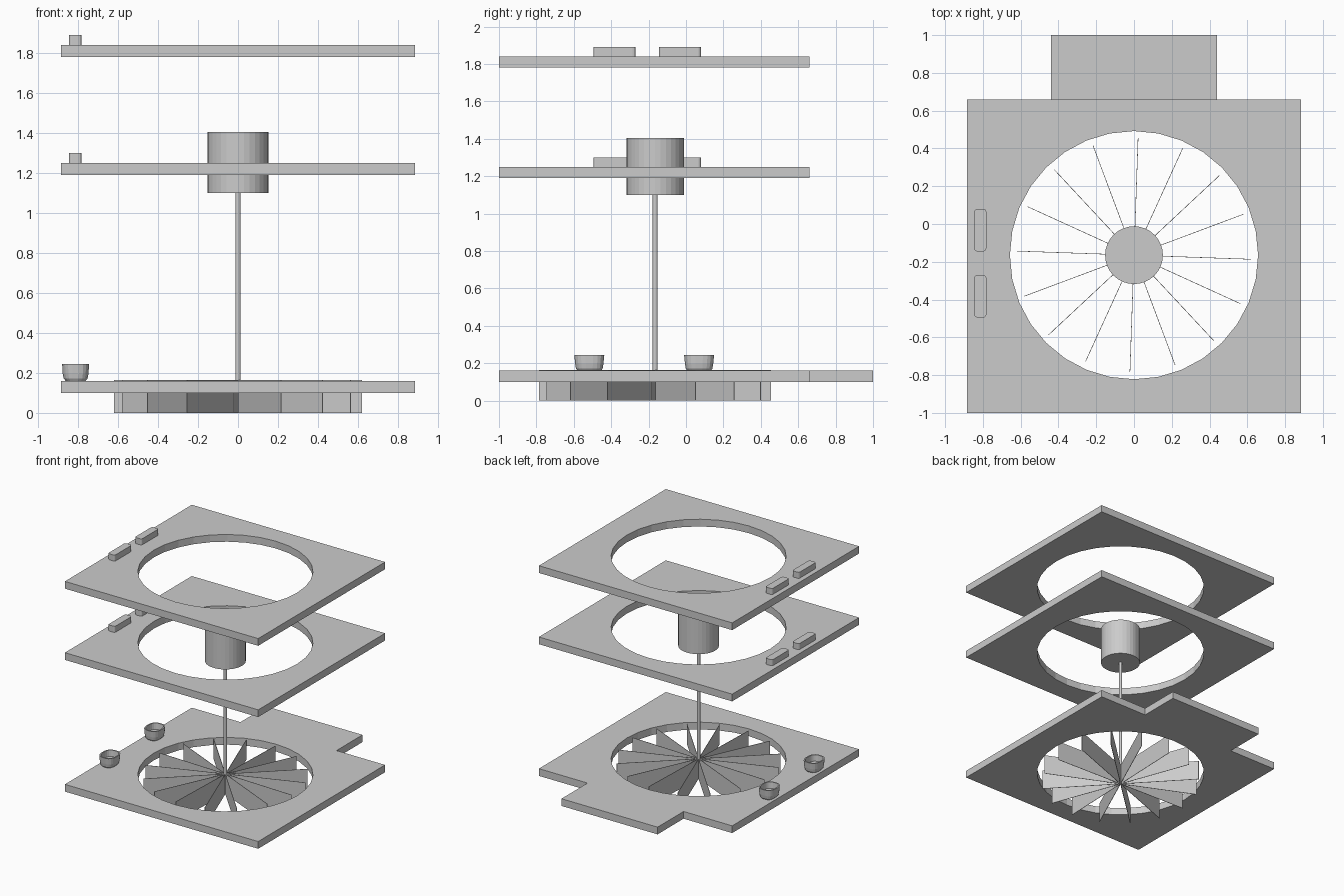
import bpy, bmesh, math
from mathutils import Matrix, Vector

if "Cube" in bpy.data.objects:
    bpy.data.objects.remove(bpy.data.objects["Cube"])

CY = -0.165          # y of the fan axis
W, FRONT, BACK = 0.885, -1.0, 0.66


def link_bm(name, bm):
    bmesh.ops.recalc_face_normals(bm, faces=bm.faces)
    me = bpy.data.meshes.new(name)
    bm.to_mesh(me)
    bm.free()
    ob = bpy.data.objects.new(name, me)
    bpy.context.collection.objects.link(ob)
    return ob


def plate(name, outline, z0, z1, r=0.657, n=32):
    """Flat plate with a round hole, from a filled and extruded 2D curve."""
    cu = bpy.data.curves.new(name + "_profile", 'CURVE')
    cu.dimensions = '2D'
    cu.fill_mode = 'BOTH'
    cu.extrude = (z1 - z0) / 2
    hole = [(r * math.cos(2 * math.pi * i / n), CY + r * math.sin(2 * math.pi * i / n)) for i in range(n)]
    for pts in (outline, hole):
        sp = cu.splines.new('POLY')
        sp.points.add(len(pts) - 1)
        for p, (x, y) in zip(sp.points, pts):
            p.co = (x, y, 0, 1)
        sp.use_cyclic_u = True
    tmp = bpy.data.objects.new(name + "_curve", cu)
    bpy.context.collection.objects.link(tmp)
    bpy.context.view_layer.update()
    me = bpy.data.meshes.new_from_object(tmp.evaluated_get(bpy.context.evaluated_depsgraph_get()))
    bpy.data.objects.remove(tmp)
    bm = bmesh.new()
    bm.from_mesh(me)
    bmesh.ops.remove_doubles(bm, verts=bm.verts, dist=1e-5)
    bmesh.ops.translate(bm, verts=bm.verts, vec=(0, 0, (z0 + z1) / 2))
    for f in bm.faces:
        f.smooth = False
    return link_bm(name, bm)


def cylinder(name, r, z0, z1, n):
    bm = bmesh.new()
    bmesh.ops.create_cone(bm, cap_ends=True, segments=n, radius1=r, radius2=r, depth=z1 - z0,
                          matrix=Matrix.Translation((0, CY, (z0 + z1) / 2)))
    return link_bm(name, bm)


def rounded_block(name, x0, x1, y0, y1, z0, z1):
    bm = bmesh.new()
    bmesh.ops.create_cube(bm, size=1)
    for v in bm.verts:
        v.co = Vector(((x0 + x1) / 2 + v.co.x * (x1 - x0), (y0 + y1) / 2 + v.co.y * (y1 - y0),
                       (z0 + z1) / 2 + v.co.z * (z1 - z0)))
    up = [e for e in bm.edges if abs(e.verts[0].co.z - e.verts[1].co.z) > 0.01]
    bmesh.ops.bevel(bm, geom=up, offset=0.015, segments=3, profile=0.5, affect='EDGES')
    return link_bm(name, bm)


def cup(name, cx, cy, n=20):
    """Hollow oval cup lofted from (half width, half depth, z) rings."""
    rings = [(0.050, 0.064, 0.16), (0.060, 0.072, 0.172), (0.065, 0.076, 0.195), (0.068, 0.081, 0.245),
             (0.058, 0.071, 0.245), (0.054, 0.066, 0.195)]
    bm = bmesh.new()
    loops = []
    for rx, ry, z in rings:
        ring = []
        for i in range(n):
            a = 2 * math.pi * (i + 0.5) / n
            c, s = math.cos(a), math.sin(a)
            x = math.copysign(abs(c) ** 0.75, c) * rx
            y = math.copysign(abs(s) ** 0.75, s) * ry
            ring.append(bm.verts.new((cx + x, cy + y, z)))
        loops.append(ring)
    for a, b in zip(loops, loops[1:]):
        for i in range(n):
            j = (i + 1) % n
            bm.faces.new((a[i], a[j], b[j], b[i]))
    bm.faces.new(loops[0])
    bm.faces.new(loops[-1])
    return link_bm(name, bm)


# Three stacked plates, the bottom one with a tab at the back
square = [(-W, FRONT), (W, FRONT), (W, BACK), (-W, BACK)]
tabbed = square[:3] + [(0.44, BACK), (0.44, 1.0), (-0.44, 1.0), (-0.44, BACK)] + square[3:]
plate("bottom_plate", tabbed, 0.10, 0.16)
plate("middle_plate", square, 1.19, 1.25)
plate("top_plate", square, 1.78, 1.84)

# Small blocks on the upper plates
for level, z in (("middle", 1.25), ("top", 1.84)):
    for side, y in (("front", -0.495), ("back", -0.145)):
        rounded_block(f"{level}_{side}_block", -0.845, -0.782, y, y + 0.225, z, z + 0.05)

# Cups on the bottom plate
cup("front_cup", -0.812, -0.517)
cup("back_cup", -0.812, 0.07)

# Motor and shaft
cylinder("motor", 0.153, 1.10, 1.405, 32)
cylinder("shaft", 0.013, 0.0, 1.10, 16)

# Fan of sixteen thin upright blades
bm = bmesh.new()
for k in range(16):
    m = (Matrix.Translation((0, CY, 0.0825)) @ Matrix.Rotation(math.radians(-2 + 22.5 * k), 4, 'Z')
         @ Matrix.Translation((0.312, 0, 0)) @ Matrix.Diagonal((0.616, 0.003, 0.165, 1)))
    bmesh.ops.create_cube(bm, size=1, matrix=m)
link_bm("fan_blades", bm)
